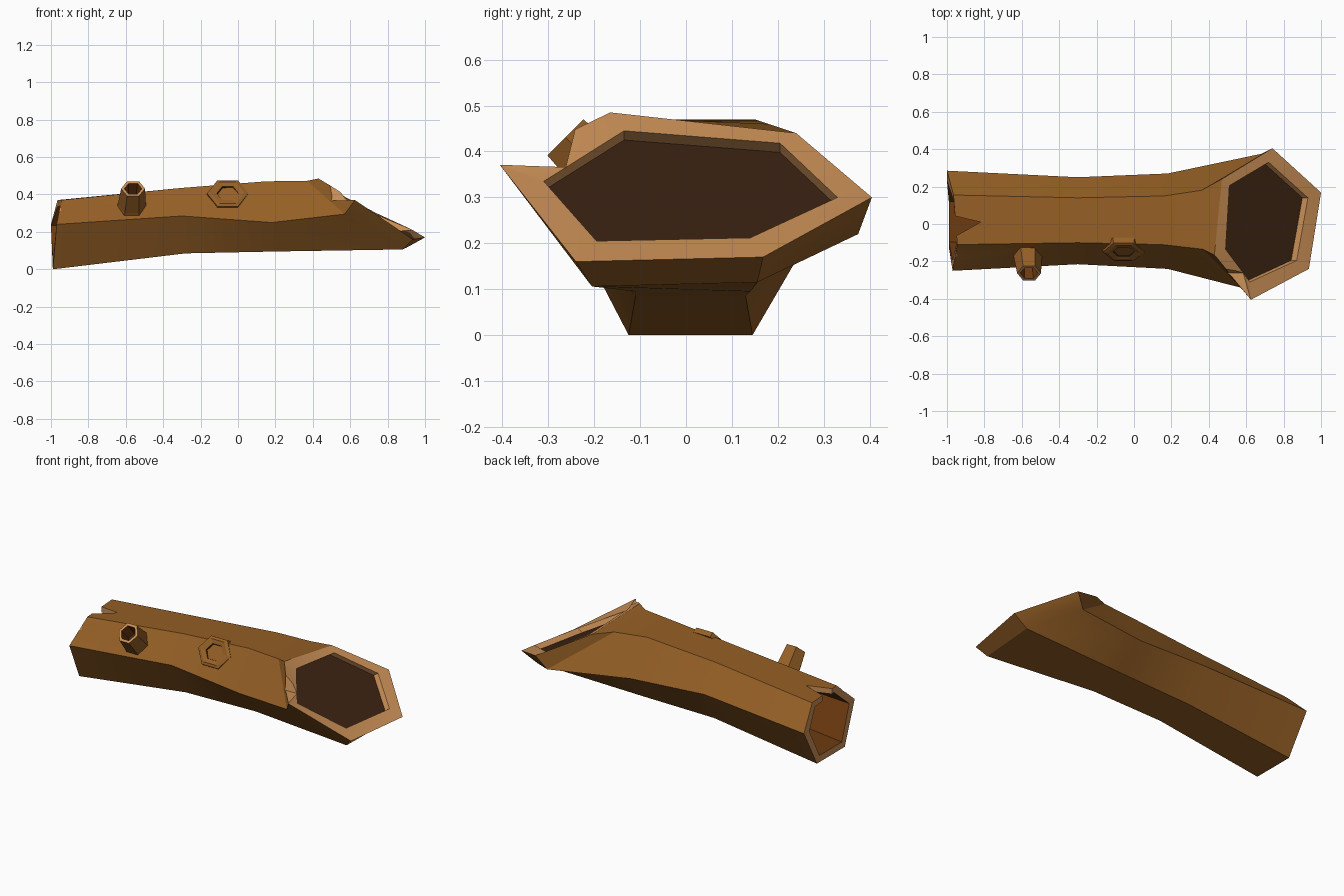
import bpy, bmesh, math
from mathutils import Vector

if "Cube" in bpy.data.objects:
    bpy.data.objects.remove(bpy.data.objects["Cube"])


def material(name, rgb):
    m = bpy.data.materials.new(name)
    m.diffuse_color = (*rgb, 1)
    m.use_nodes = True
    m.node_tree.nodes["Principled BSDF"].inputs["Base Color"].default_value = m.diffuse_color
    return m


MATS = [material("bark", (0.30, 0.115, 0.019)),
        material("cut_wood", (0.60, 0.28, 0.095)),
        material("hollow_wood", (0.15, 0.042, 0.005)),
        material("dark_hole", (0.045, 0.017, 0.006))]


def add_object(name, bm):
    bmesh.ops.recalc_face_normals(bm, faces=bm.faces)
    me = bpy.data.meshes.new(name)
    bm.to_mesh(me)
    bm.free()
    for m in MATS:
        me.materials.append(m)
    ob = bpy.data.objects.new(name, me)
    bpy.context.collection.objects.link(ob)
    return ob


def loft(name, rings, mats, end_mats):
    """Closed skin through six-sided rings, one material index per band."""
    bm = bmesh.new()
    vs = [[bm.verts.new(p) for p in r] for r in rings]
    for a, b, mi in zip(vs, vs[1:], mats):
        n = len(a)
        for i in range(n):
            j = (i + 1) % n
            bm.faces.new((a[i], a[j], b[j], b[i])).material_index = mi
    for r, mi in zip((vs[0], vs[-1]), end_mats):
        bm.faces.new(r).material_index = mi
    return add_object(name, bm)


def hull_cutter(name, pts):
    bm = bmesh.new()
    for p in pts:
        bm.verts.new(p)
    bmesh.ops.convex_hull(bm, input=bm.verts)
    for f in bm.faces:
        f.material_index = 1
    return add_object(name, bm)


def shrink(ring, s):
    c = sum((Vector(p) for p in ring), Vector()) / len(ring)
    return [(p[0], c.y + (p[1] - c.y) * s, c.z + (p[2] - c.z) * s) for p in ring]


# Trunk rings: top front, top back, side back, bottom back, bottom front, side front
left = [(-.945, -.11, .37), (-.965, .155, .37), (-1, .285, .24),
        (-.99, .145, 0), (-.99, -.125, 0), (-.97, -.25, .24)]
waist = [(-.3, -.10, .435), (-.3, .14, .435), (-.3, .25, .28),
         (-.28, .13, .085), (-.28, -.11, .085), (-.3, -.215, .285)]
chest = [(.15, -.11, .47), (.16, .15, .47), (.18, .27, .255),
         (.2, .14, .095), (.2, -.11, .095), (.18, -.24, .25)]
collar = [(.37, -.135, .473), (.36, .18, .46), (.68, .375, .22),
          (.90, .155, .115), (.88, -.205, .106), (.57, -.34, .295)]
rim = [(.43, -.165, .485), (.47, .24, .44), (.74, .405, .30),
       (1, .168, .17), (.935, -.24, .16), (.625, -.405, .37)]
mouth = [(.49, -.135, .445), (.51, .205, .418), (.72, .33, .30),
         (.93, .14, .212), (.87, -.195, .205), (.62, -.31, .335)]
# Dark wall just inside the wide mouth
mouth_wall = [Vector(p) + Vector((-.03, 0, -.02)) for p in mouth]

# Hollow log: deep bore from the narrow end, shallow recess at the mouth
trunk = loft("hollow_log",
             [shrink(chest, .8), shrink(waist, .8), shrink(left, .8), left, waist,
              chest, collar, rim, mouth, mouth_wall],
             [2, 2, 1, 0, 0, 0, 0, 1, 1], (2, 3))


def hex_ring(center, axis, r, h, squash):
    """Hexagon of radius r around an axis, moved h along it."""
    axis = Vector(axis).normalized()
    u, c = Vector((1, 0, 0)), Vector(center) + axis * h
    v = axis.cross(u) * squash
    return [c + u * r * math.cos(k * math.pi / 3) + v * r * math.sin(k * math.pi / 3)
            for k in range(6)]


def tube(name, center, axis, profile, mats, ends, squash=1):
    return loft(name, [hex_ring(center, axis, r, h, squash) for r, h in profile], mats, ends)


# Knot hole ring and branch stub on the front slope
tube("knot_ring", (-.055, -.138, .398), (0, -.83, .56),
     [(.114, -.02), (.11, .014), (.09, .02), (.058, .014), (.055, .004)],
     [0, 0, 0, 3], (0, 3), .88)
tube("branch_stub", (-.57, -.15, .318), (.08, -1, 1),
     [(.092, -.04), (.075, .04), (.064, .16), (.047, .16), (.042, .06)],
     [0, 0, 1, 2], (0, 3))

# Splits and bites in the two ends
cutters = [
    hull_cutter("top_split_cutter", [(x, y, z) for z in (.26, .5)
                                     for x, y in ((-.82, .01), (-1.07, .07), (-1.07, -.13))]),
    hull_cutter("side_nick_cutter", [(-.9, -.16, .34), (-.9, -.22, .38), (-1.05, -.08, .37),
                                     (-1.05, -.14, .46), (-1.05, -.2, .25), (-1.05, -.3, .31)]),
    hull_cutter("mouth_bite_cutter", [(x, y, z) for x in (.42, .8) for y, z in
                                      ((-.235, .475), (-.26, .42), (-.262, .366), (-.325, .368),
                                       (-.405, .371), (-.46, .42), (-.3, .56))]),
]
for c in cutters:
    c.hide_render = True
    mod = trunk.modifiers.new(c.name, 'BOOLEAN')
    mod.operation, mod.solver, mod.object = 'DIFFERENCE', 'EXACT', c

# Bake the cuts and drop the helpers
deps = bpy.context.evaluated_depsgraph_get()
baked = bpy.data.meshes.new_from_object(trunk.evaluated_get(deps))
trunk.modifiers.clear()
trunk.data = baked
for c in cutters:
    bpy.data.objects.remove(c)

# Soft along the trunk, sharp along its six ridges
bpy.ops.object.select_all(action='DESELECT')
trunk.select_set(True)
bpy.context.view_layer.objects.active = trunk
bpy.ops.object.shade_smooth_by_angle(angle=math.radians(28))
